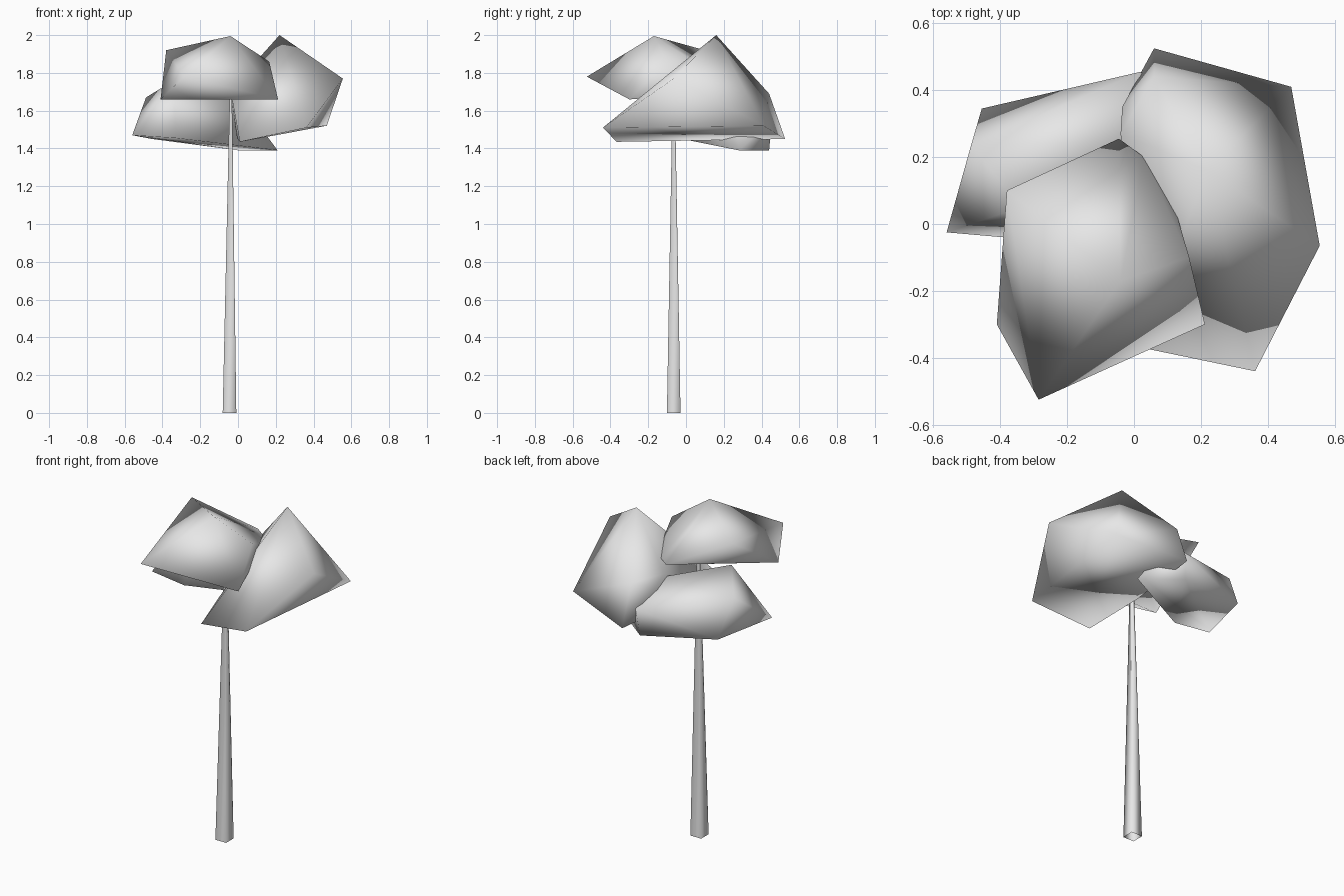
import bpy, bmesh

cube = bpy.data.objects.get("Cube")
if cube:
    bpy.data.objects.remove(cube, do_unlink=True)

# Single pale grey material
grey = bpy.data.materials.new("pale_grey")
grey.use_nodes = True
colour = (0.8, 0.8, 0.8, 1)
grey.diffuse_color = colour
grey.node_tree.nodes["Principled BSDF"].inputs["Base Color"].default_value = colour


def finish(bm, name):
    """Turn a bmesh into a smooth-shaded object."""
    for face in bm.faces:
        face.smooth = True
    mesh = bpy.data.meshes.new(name)
    bm.to_mesh(mesh)
    bm.free()
    mesh.materials.append(grey)
    obj = bpy.data.objects.new(name, mesh)
    bpy.context.collection.objects.link(obj)
    return obj


def clump(name, corners):
    """Coarse foliage lump: the hull around its corner points."""
    bm = bmesh.new()
    for corner in corners:
        bm.verts.new(corner)
    bmesh.ops.convex_hull(bm, input=bm.verts)
    loose = [v for v in bm.verts if not v.link_faces]
    bmesh.ops.delete(bm, geom=loose, context="VERTS")
    bmesh.ops.recalc_face_normals(bm, faces=bm.faces)
    return finish(bm, name)


# Square tapering trunk, open at both ends
bm = bmesh.new()
bmesh.ops.create_cube(bm, size=1)
caps = [f for f in bm.faces if abs(f.normal.z) > 0.5]
bmesh.ops.delete(bm, geom=caps, context="FACES_ONLY")
for v in bm.verts:
    top = v.co.z > 0
    half = 0.006 if top else 0.036
    x = -0.038 if top else -0.045
    v.co = (x + half * (1 if v.co.x > 0 else -1),
            -0.065 + half * (1 if v.co.y > 0 else -1),
            1.7 if top else 0)
finish(bm, "trunk")

# Upper foliage at the front
clump("front_foliage", [
    (-0.41, -0.30, 1.66), (0.212, -0.30, 1.66), (-0.285, -0.525, 1.78),
    (-0.38, 0.10, 1.92), (-0.04, -0.17, 1.995), (0.165, -0.10, 1.86),
    (-0.045, 0.255, 1.76), (0.03, 0.20, 1.76), (0.11, 0.09, 1.77),
    (0.05, 0.10, 1.675),
])

# Large foliage on the +x side
clump("side_foliage", [
    (0.22, 0.16, 2.0), (0.555, -0.065, 1.77), (0.362, -0.44, 1.51),
    (0.01, -0.367, 1.435), (0.47, 0.41, 1.52), (0.06, 0.525, 1.45),
    (0.06, 0.44, 1.69), (-0.04, 0.27, 1.71), (-0.035, 0.35, 1.65),
    (-0.005, 0.02, 1.455),
])

# Low foliage at the back on the -x side
clump("back_foliage", [
    (-0.56, -0.025, 1.47), (-0.455, 0.345, 1.45), (-0.487, 0.235, 1.67),
    (-0.34, 0.05, 1.76), (0.02, 0.455, 1.55), (0.0, 0.44, 1.39),
    (0.21, 0.28, 1.39), (0.0, 0.25, 1.67), (-0.33, -0.045, 1.455),
])
